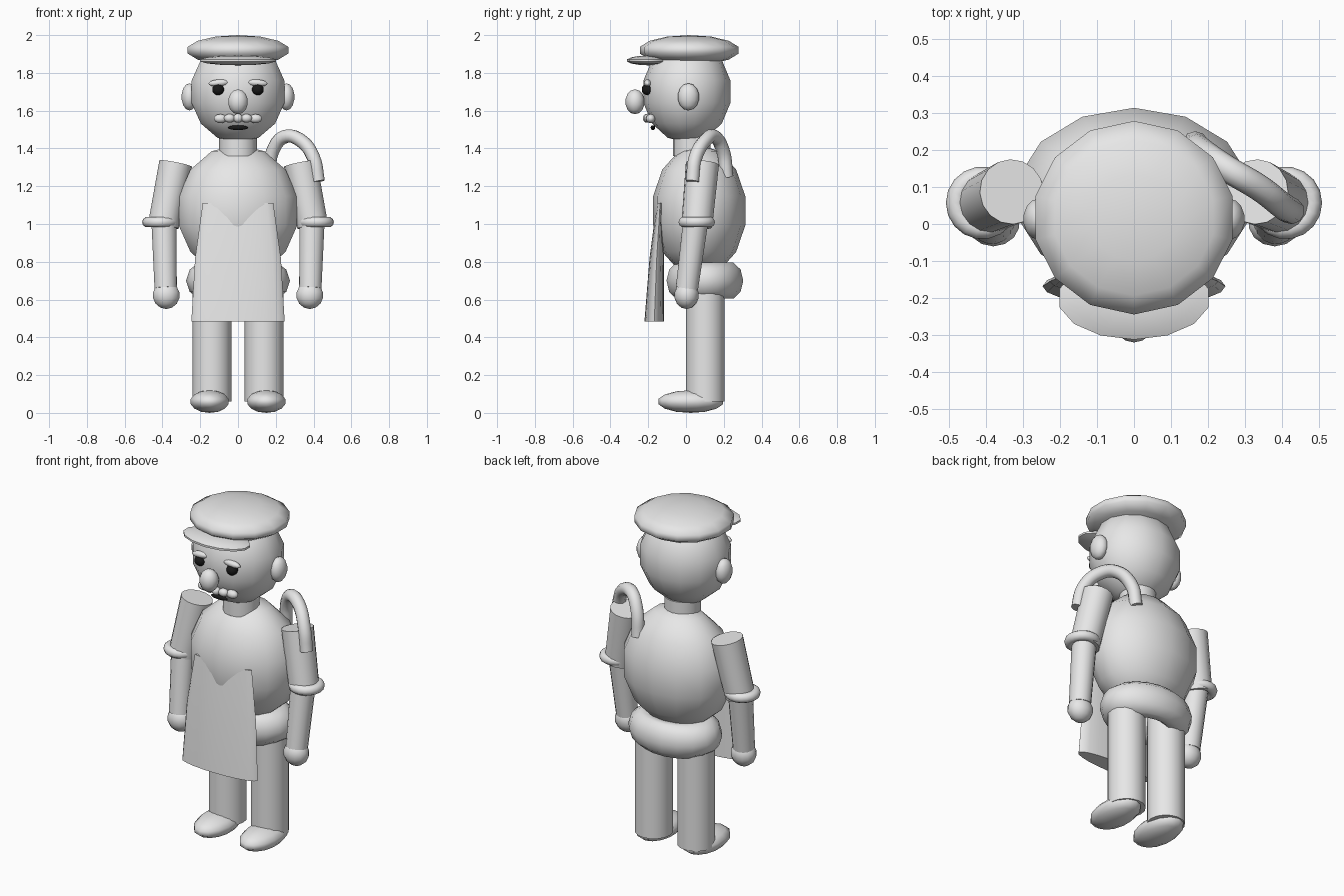
import bpy, bmesh, math
from mathutils import Matrix, Vector

if "Cube" in bpy.data.objects:
    bpy.data.objects.remove(bpy.data.objects["Cube"], do_unlink=True)


def material(name, value):
    mat = bpy.data.materials.new(name)
    mat.use_nodes = True
    colour = (value, value, value, 1)
    mat.diffuse_color = colour
    mat.node_tree.nodes["Principled BSDF"].inputs["Base Color"].default_value = colour
    return mat


GREY = material("pale grey", 0.8)
BLACK = material("black", 0.01)


def finish(name, bm, mat=GREY):
    bmesh.ops.recalc_face_normals(bm, faces=bm.faces[:])
    mesh = bpy.data.meshes.new(name)
    bm.to_mesh(mesh)
    bm.free()
    mesh.materials.append(mat)
    mesh.shade_smooth()
    mesh.set_sharp_from_angle(angle=math.radians(60))
    obj = bpy.data.objects.new(name, mesh)
    bpy.context.collection.objects.link(obj)
    return obj


def ball(name, centre, radii, mat=GREY, tilt=0):
    bm = bmesh.new()
    bmesh.ops.create_uvsphere(bm, u_segments=14, v_segments=7, radius=1)
    place = Matrix.Translation(centre) @ Matrix.Rotation(tilt, 4, "Y")
    bmesh.ops.transform(bm, matrix=place @ Matrix.Diagonal((*radii, 1)), verts=bm.verts)
    return finish(name, bm, mat)


def tube(name, start, end, r1, r2):
    a, b = Vector(start), Vector(end)
    bm = bmesh.new()
    bmesh.ops.create_cone(bm, cap_ends=True, segments=16, radius1=r1, radius2=r2,
                          depth=(b - a).length)
    turn = (b - a).to_track_quat("Z", "Y").to_matrix().to_4x4()
    bmesh.ops.transform(bm, matrix=Matrix.Translation((a + b) / 2) @ turn, verts=bm.verts)
    return finish(name, bm)


def ring(name, centre, major, minor, scale=(1, 1, 1)):
    bpy.ops.mesh.primitive_torus_add(location=centre, major_radius=major, minor_radius=minor,
                                     major_segments=18, minor_segments=10)
    obj = bpy.context.object
    obj.name = name
    obj.scale = scale
    obj.data.materials.append(GREY)
    obj.data.shade_smooth()


# Torso, neck and hips
ball("torso", (0, 0.07, 1.07), (0.33, 0.25, 0.35))
tube("neck", (0, 0.03, 1.36), (0, 0.03, 1.47), 0.1, 0.1)
ring("hips", (0, 0.1, 0.7), 0.175, 0.1, (1, 0.75, 1))

# Head and cap
ball("head", (0, 0.005, 1.7), (0.258, 0.236, 0.27))
ball("cap", (0, 0.017, 1.92), (0.28, 0.268, 0.08))
ball("cap_visor", (0, -0.2, 1.866), (0.212, 0.115, 0.026))

# Face
ball("nose", (0, -0.27, 1.647), (0.054, 0.051, 0.066))
ball("mouth", (0, -0.175, 1.51), (0.055, 0.012, 0.013), BLACK)
ball("moustache_middle", (0, -0.205, 1.56), (0.026, 0.024, 0.024))
for side, label in ((1, "left"), (-1, "right")):
    ball(label + "_ear", (side * 0.257, 0.013, 1.673), (0.043, 0.057, 0.072))
    ball(label + "_eye", (side * 0.105, -0.205, 1.712), (0.032, 0.03, 0.03), BLACK)
    ball(label + "_brow", (side * 0.102, -0.203, 1.747), (0.056, 0.02, 0.019), tilt=side * 0.08)
    ball(label + "_moustache_inner", (side * 0.045, -0.2, 1.56), (0.03, 0.024, 0.023))
    ball(label + "_moustache_tip", (side * 0.093, -0.187, 1.558), (0.036, 0.025, 0.024))

# Arms, legs and feet
for side, label in ((1, "left"), (-1, "right")):
    tube(label + "_upper_arm", (side * 0.33, 0.087, 1.32), (side * 0.395, 0.057, 0.99),
         0.088, 0.082)
    ring(label + "_arm_band", (side * 0.41, 0.057, 1.01), 0.07, 0.028)
    tube(label + "_forearm", (side * 0.392, 0.052, 1.02), (side * 0.383, 0.005, 0.66),
         0.068, 0.06)
    ball(label + "_hand", (side * 0.38, 0.003, 0.623), (0.073, 0.065, 0.073))
    tube(label + "_leg", (side * 0.138, 0.102, 0.06), (side * 0.138, 0.102, 0.76), 0.103, 0.103)
    ball(label + "_foot", (side * 0.15, 0.025, 0.06), (0.106, 0.176, 0.06))

# Apron: a flattened, tapering shell lofted through three ellipses
bm = bmesh.new()
loops = []
for z, y, rx, ry in ((0.485, -0.168, 0.247, 0.052), (0.82, -0.155, 0.227, 0.038),
                     (1.11, -0.137, 0.187, 0.018)):
    loops.append([bm.verts.new((rx * math.cos(t), y + ry * math.sin(t), z))
                  for t in (math.tau * i / 20 for i in range(20))])
for low, high in zip(loops, loops[1:]):
    for i in range(20):
        j = (i + 1) % 20
        bm.faces.new((low[i], low[j], high[j], high[i]))
bm.faces.new(loops[0])
bm.faces.new(loops[-1])
finish("apron", bm)

# Hose arching from the back over the left shoulder
curve = bpy.data.curves.new("shoulder_hose", "CURVE")
curve.dimensions = "3D"
curve.bevel_depth = 0.036
curve.bevel_resolution = 3
curve.resolution_u = 5
curve.use_fill_caps = True
path = [(0.425, 0.035, 1.225), (0.4, 0.05, 1.35), (0.335, 0.1, 1.44),
        (0.25, 0.15, 1.463), (0.185, 0.195, 1.39), (0.165, 0.215, 1.25)]
spline = curve.splines.new("BEZIER")
spline.bezier_points.add(len(path) - 1)
for point, co in zip(spline.bezier_points, path):
    point.co = co
    point.handle_left_type = point.handle_right_type = "AUTO"
curve.materials.append(GREY)
bpy.context.collection.objects.link(bpy.data.objects.new("shoulder_hose", curve))
